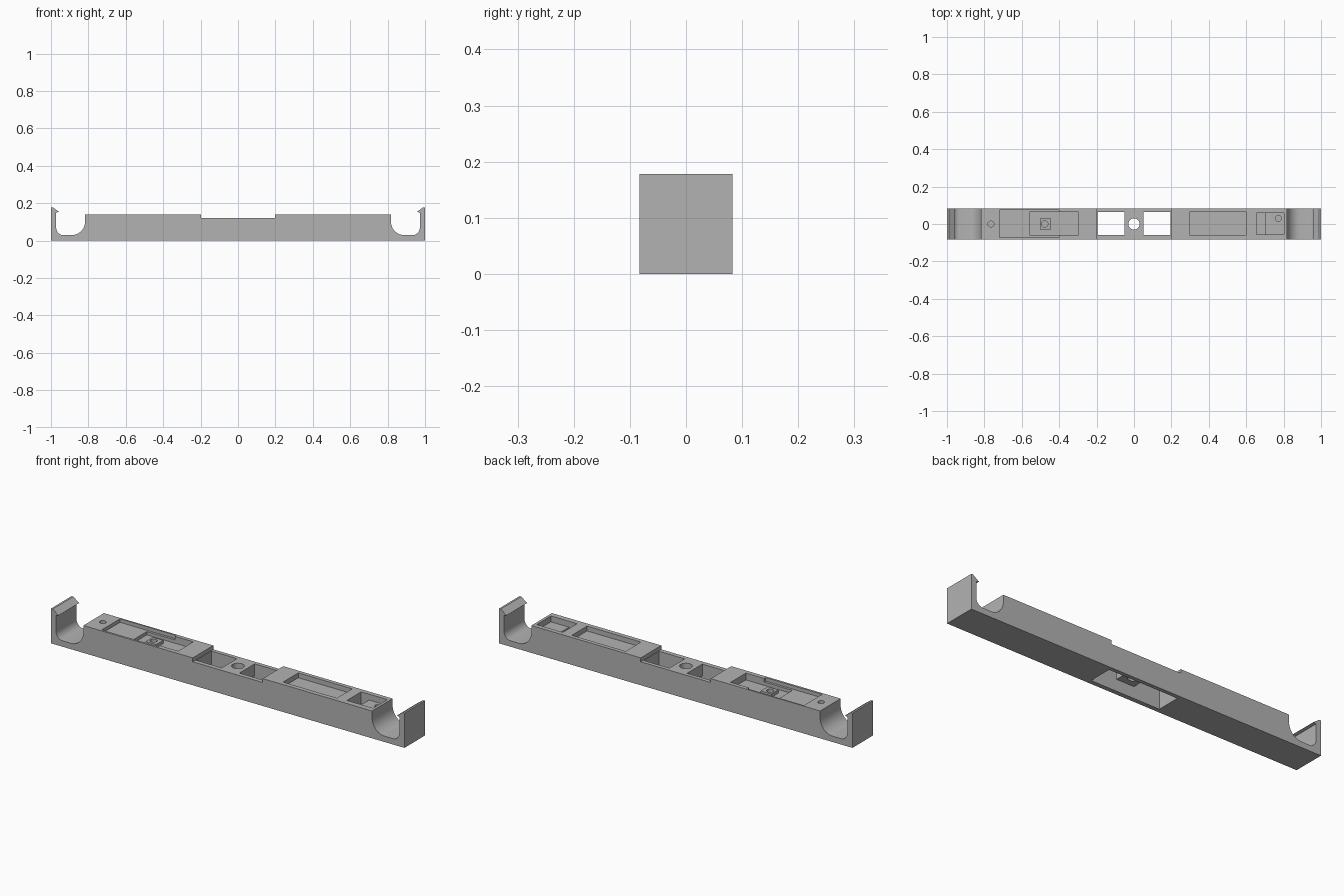
import bpy
import bmesh
from math import cos, sin, pi, radians

cube = bpy.data.objects.get("Cube")
if cube:
    bpy.data.objects.remove(cube, do_unlink=True)

grey = bpy.data.materials.new("plain grey")
grey.use_nodes = True
grey.diffuse_color = (0.45, 0.45, 0.45, 1)
grey.node_tree.nodes["Principled BSDF"].inputs["Base Color"].default_value = (0.45, 0.45, 0.45, 1)

HALF_DEPTH = 0.083
ABOVE = 0.25


def add_object(name, bm):
    bmesh.ops.recalc_face_normals(bm, faces=bm.faces)
    mesh = bpy.data.meshes.new(name)
    bm.to_mesh(mesh)
    bm.free()
    mesh.materials.append(grey)
    obj = bpy.data.objects.new(name, mesh)
    bpy.context.collection.objects.link(obj)
    return obj


def prism(name, outline, direction):
    """Extrude a closed outline of 3D points along a direction."""
    bm = bmesh.new()
    face = bm.faces.new([bm.verts.new(p) for p in outline])
    top = bmesh.ops.extrude_face_region(bm, geom=[face])
    moved = [v for v in top["geom"] if isinstance(v, bmesh.types.BMVert)]
    bmesh.ops.translate(bm, verts=moved, vec=direction)
    return add_object(name, bm)


def box(name, x0, x1, y0, y1, z0, z1=ABOVE):
    return prism(name, [(x0, y0, z0), (x1, y0, z0), (x1, y1, z0), (x0, y1, z0)], (0, 0, z1 - z0))


def cylinder(name, x, y, radius, z0, sides=32):
    ring = [(x + radius * cos(2 * pi * i / sides), y + radius * sin(2 * pi * i / sides), z0)
            for i in range(sides)]
    return prism(name, ring, (0, 0, ABOVE - z0))


def arc(cx, cz, rx, rz, start, end, steps=12):
    return [(cx + rx * cos(radians(start + (end - start) * i / steps)),
             cz + rz * sin(radians(start + (end - start) * i / steps))) for i in range(steps + 1)]


def cut(target, cutter):
    cutter.hide_render = True
    mod = target.modifiers.new("cut", 'BOOLEAN')
    mod.operation = 'DIFFERENCE'
    mod.solver = 'EXACT'
    mod.object = cutter
    bpy.context.view_layer.objects.active = target
    bpy.ops.object.modifier_apply(modifier=mod.name)
    bpy.data.objects.remove(cutter, do_unlink=True)


# Bar profile: centre step, raised deck, rounded cradle and hooked end wall
half = [(0.198, 0.12), (0.198, 0.14), (0.817, 0.14)]
half += arc(0.887, 0.105, 0.07, 0.075, 180, 270)
half += arc(0.935, 0.07, 0.037, 0.04, 270, 360)
half += [(0.972, 0.15), (0.957, 0.154), (0.99, 0.178), (1, 0.178), (1, 0)]
profile = half + [(-x, z) for x, z in reversed(half)]
bar = prism("bar", [(x, -HALF_DEPTH, z) for x, z in profile], (0, 2 * HALF_DEPTH, 0))

# Centre windows, underside recess below the bridge, and bridge hole
for side in (-1, 1):
    a, b = sorted((side * 0.05, side * 0.195))
    cut(bar, box("window_cutter", a, b, -0.06, 0.063, -0.1))
cut(bar, box("recess_cutter", -0.195, 0.195, -0.06, 0.063, -0.1, 0.06))
cut(bar, cylinder("bridge_hole_cutter", 0, 0, 0.03, -0.1))

# Stepped pocket on the right half
cut(bar, box("wide_pocket_cutter", -0.72, -0.40, -0.072, 0.075, 0.122))
cut(bar, box("deep_pocket_cutter", -0.56, -0.297, -0.06, 0.063, 0.105))
cut(bar, cylinder("deck_hole_cutter", -0.765, 0, 0.016, 0.10, 24))

# Pockets on the left half
cut(bar, box("long_pocket_cutter", 0.297, 0.602, -0.06, 0.063, 0.115))
cut(bar, box("end_pocket_cutter", 0.655, 0.803, -0.055, 0.06, 0.11))
cut(bar, box("end_slot_cutter", 0.655, 0.70, -0.055, 0.06, 0.08))
cut(bar, cylinder("end_hole_cutter", 0.772, 0.03, 0.016, 0.07, 24))

# Small drilled block standing in the stepped pocket
block = box("pocket_block", -0.503, -0.443, -0.029, 0.029, 0.10, 0.122)
cut(block, cylinder("block_hole_cutter", -0.477, 0, 0.017, 0.107, 24))

for obj in (bar, block):
    bpy.ops.object.select_all(action='DESELECT')
    obj.select_set(True)
    bpy.context.view_layer.objects.active = obj
    bpy.ops.object.shade_smooth_by_angle(angle=radians(30))
